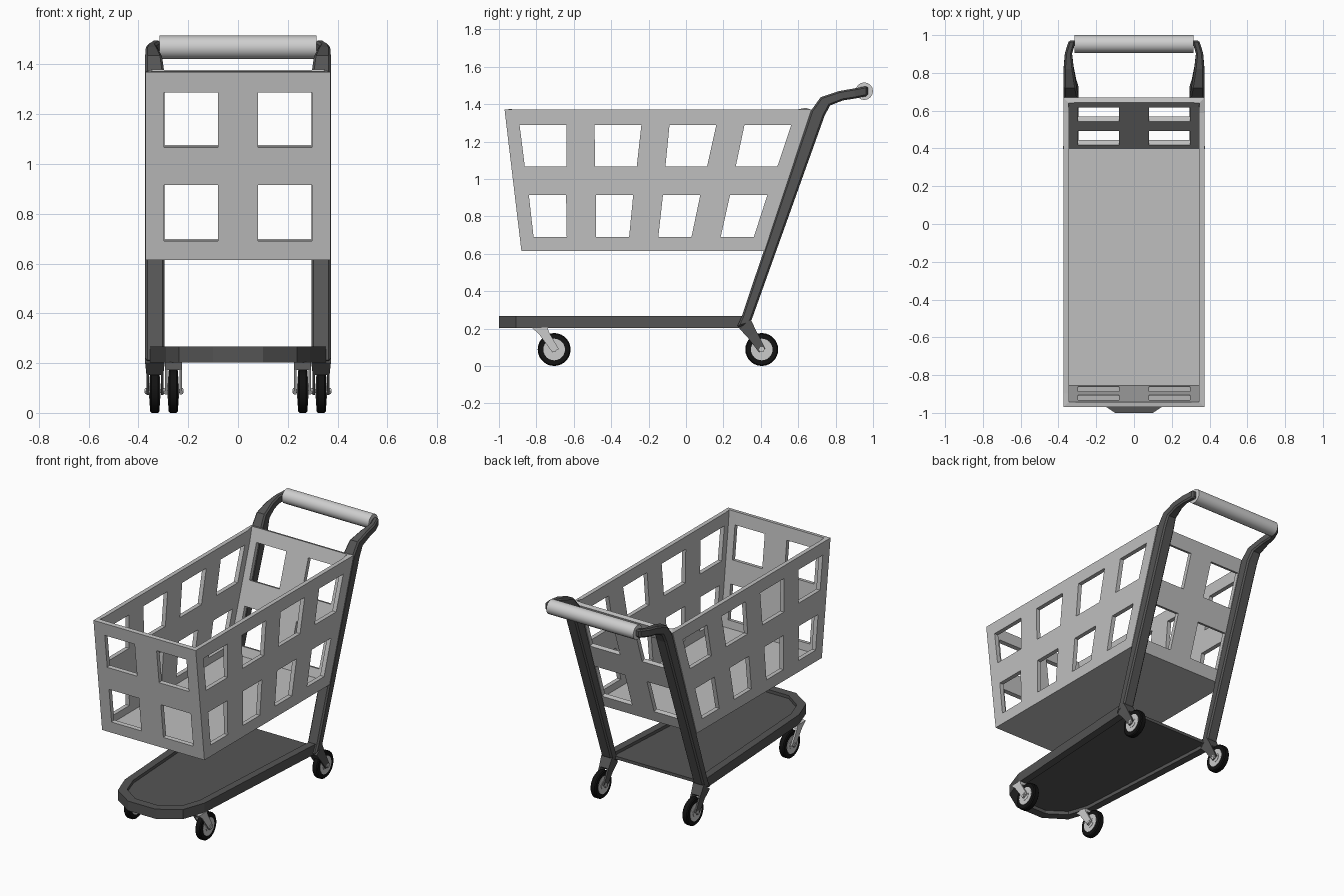
import bpy, bmesh, math
from mathutils import Matrix

if "Cube" in bpy.data.objects:
    bpy.data.objects.remove(bpy.data.objects["Cube"], do_unlink=True)


def material(name, v):
    m = bpy.data.materials.new(name)
    m.use_nodes = True
    m.diffuse_color = (v, v, v, 1)
    m.node_tree.nodes["Principled BSDF"].inputs["Base Color"].default_value = (v, v, v, 1)
    return m


BASKET = material("light grey plastic", 0.52)
FRAME = material("dark grey frame", 0.09)
GRIP = material("pale grey grip", 0.62)
METAL = material("pale grey metal", 0.6)
RUBBER = material("black rubber", 0.006)


def finish(name, bm, mat, bevel=0, smooth=False):
    bmesh.ops.recalc_face_normals(bm, faces=bm.faces)
    me = bpy.data.meshes.new(name)
    bm.to_mesh(me)
    bm.free()
    ob = bpy.data.objects.new(name, me)
    bpy.context.collection.objects.link(ob)
    me.materials.append(mat)
    if bevel:
        b = ob.modifiers.new("bevel", "BEVEL")
        b.width, b.segments, b.limit_method = bevel, 1, "ANGLE"
        b.angle_limit = math.radians(50)
    if smooth:
        bpy.ops.object.select_all(action="DESELECT")
        ob.select_set(True)
        bpy.context.view_layer.objects.active = ob
        bpy.ops.object.shade_smooth_by_angle(angle=math.radians(35))
    return ob


def loft(name, rings, mat, bevel=0):
    """Closed solid through a list of equally long rings of points."""
    bm = bmesh.new()
    vs = [[bm.verts.new(p) for p in r] for r in rings]
    n = len(vs[0])
    for a, b in zip(vs, vs[1:]):
        for i in range(n):
            j = (i + 1) % n
            bm.faces.new((a[i], a[j], b[j], b[i]))
    bm.faces.new(vs[0])
    bm.faces.new(vs[-1])
    return finish(name, bm, mat, bevel)


def bar(name, sections, mat, side=1, bevel=0):
    """Bar through sections given as (front yz, back yz, inner x, outer x)."""
    rings = [[(side * x0, *f), (side * x1, *f), (side * x1, *b), (side * x0, *b)]
             for f, b, x0, x1 in sections]
    return loft(name, rings, mat, bevel)


def cylinder_x(name, centre, radius, length, mat, sides=24, bevel=0):
    bm = bmesh.new()
    bmesh.ops.create_cone(bm, cap_ends=True, segments=sides, radius1=radius,
                          radius2=radius, depth=length,
                          matrix=Matrix.Translation(centre) @ Matrix.Rotation(math.pi / 2, 4, "Y"))
    return finish(name, bm, mat, bevel, True)


# Basket: one pierced wall ring with a floor, given thickness
HALF, Z0, Z1 = 0.372, 0.615, 1.37
levels = [(Z0, 0.133), (0.69, 0.133), (0.915, 0.139), (1.067, 0.148), (1.287, 0.156), (Z1, 0.156)]
front_cuts = [-HALF, -0.297, -0.08, 0.08, 0.297]
bm = bmesh.new()
rows = []
for z, w in levels:
    t = (z - Z0) / (Z1 - Z0)
    yf, yb = -0.88 - 0.09 * t, 0.42 + 0.25 * t
    us = [0] + [0.122 + 0.25 * i + e * w / 2 for i in range(4) for e in (-1, 1)]
    side_y = [yf + u * (yb - yf) for u in us]
    ring = [(x, yf) for x in front_cuts]
    ring += [(HALF, y) for y in side_y]
    ring += [(-x, yb) for x in front_cuts]
    ring += [(-HALF, y) for y in [yb] + side_y[:0:-1]]
    rows.append([bm.verts.new((x, y, z)) for x, y in ring])
columns = list(range(5)) + list(range(9)) + list(range(5)) + list(range(9))
for r in range(len(rows) - 1):
    for c, k in enumerate(columns):
        if r % 2 and k % 2:
            continue
        d = (c + 1) % len(columns)
        bm.faces.new((rows[r][c], rows[r][d], rows[r + 1][d], rows[r + 1][c]))
bm.faces.new(rows[0])
basket = finish("basket", bm, BASKET)
# Open shell: make sure the normals point outward
if basket.data.polygons[0].normal.y > 0:
    basket.data.flip_normals()
shell = basket.modifiers.new("thickness", "SOLIDIFY")
shell.thickness, shell.offset, shell.use_even_offset = 0.028, -1, True

# Lower tray: raised U-shaped rim around a thin panel
outer = [(0.355, 0.31), (0.29, -0.76), (0.237, -0.91), (0.1, -1.0)]
inner = [(0.305, 0.31), (0.243, -0.74), (0.2, -0.865), (0.085, -0.945)]


def mirrored(pts):
    return pts + [(-x, y) for x, y in reversed(pts)]


rim = [[(ox, oy, 0.203), (ox, oy, 0.266), (ix, iy, 0.266), (ix, iy, 0.203)]
       for (ox, oy), (ix, iy) in zip(mirrored(outer), mirrored(inner))]
loft("tray_rim", rim, FRAME)
loft("tray_panel", [[(x * 1.02, y, z) for x, y in mirrored(inner)] for z in (0.226, 0.246)], FRAME)

# Upright post sweeping back into the handle arm
post = [((0.27, 0.205), (0.335, 0.225), 0.295, 0.373),
        ((0.297, 0.262), (0.352, 0.25), 0.295, 0.373),
        ((0.668, 1.365), (0.74, 1.335), 0.295, 0.373),
        ((0.72, 1.437), (0.77, 1.393), 0.305, 0.373),
        ((0.82, 1.47), (0.84, 1.42), 0.32, 0.372),
        ((0.90, 1.484), (0.905, 1.43), 0.328, 0.366),
        ((0.972, 1.497), (0.972, 1.444), 0.308, 0.345)]

# Forks: top, crown and axle sections as (front yz, back yz)
AXLE_Z, RADIUS = 0.088, 0.088
rear_fork = [((0.285, 0.2), (0.345, 0.25)), ((0.33, 0.152), (0.377, 0.185)),
             ((0.39, 0.072), (0.425, 0.092))]
front_fork = [((-0.825, 0.205), (-0.74, 0.205)), ((-0.788, 0.173), (-0.733, 0.181)),
              ((-0.715, 0.073), (-0.68, 0.09))]


def caster(name, side, x, y, fork, mat, half):
    top, crown, foot = fork
    bar(name + "_fork_crown", [(*top, x - half, x + half), (*crown, x - 0.034, x + 0.034)], mat, side)
    for e, part in ((-1, "inner"), (1, "outer")):
        x0, x1 = sorted((x + e * 0.024, x + e * 0.034))
        bar(f"{name}_fork_{part}_arm", [(*crown, x0, x1), (*foot, x0, x1)], mat, side)
    c = (side * x, y, AXLE_Z)
    cylinder_x(name + "_tyre", c, RADIUS, 0.038, RUBBER, 28, 0.006)
    cylinder_x(name + "_hub", c, 0.058, 0.042, METAL)
    cylinder_x(name + "_hub_cap", c, 0.03, 0.046, METAL, 16)
    cylinder_x(name + "_axle", c, 0.009, 0.082, METAL, 10)
    for e, part in ((-1, "inner"), (1, "outer")):
        cylinder_x(f"{name}_{part}_nut", (side * (x + e * 0.036), y, AXLE_Z), 0.015, 0.006, METAL, 6)


for side, label in ((1, "left"), (-1, "right")):
    bar(label + "_post", post, FRAME, side, 0.009)
    caster(label + "_rear_wheel", side, 0.334, 0.405, rear_fork, FRAME, 0.039)
    caster(label + "_front_wheel", side, 0.26, -0.705, front_fork, METAL, 0.034)

# Push handle
cylinder_x("handle_grip", (0, 0.953, 1.469), 0.047, 0.632, GRIP, 16)
